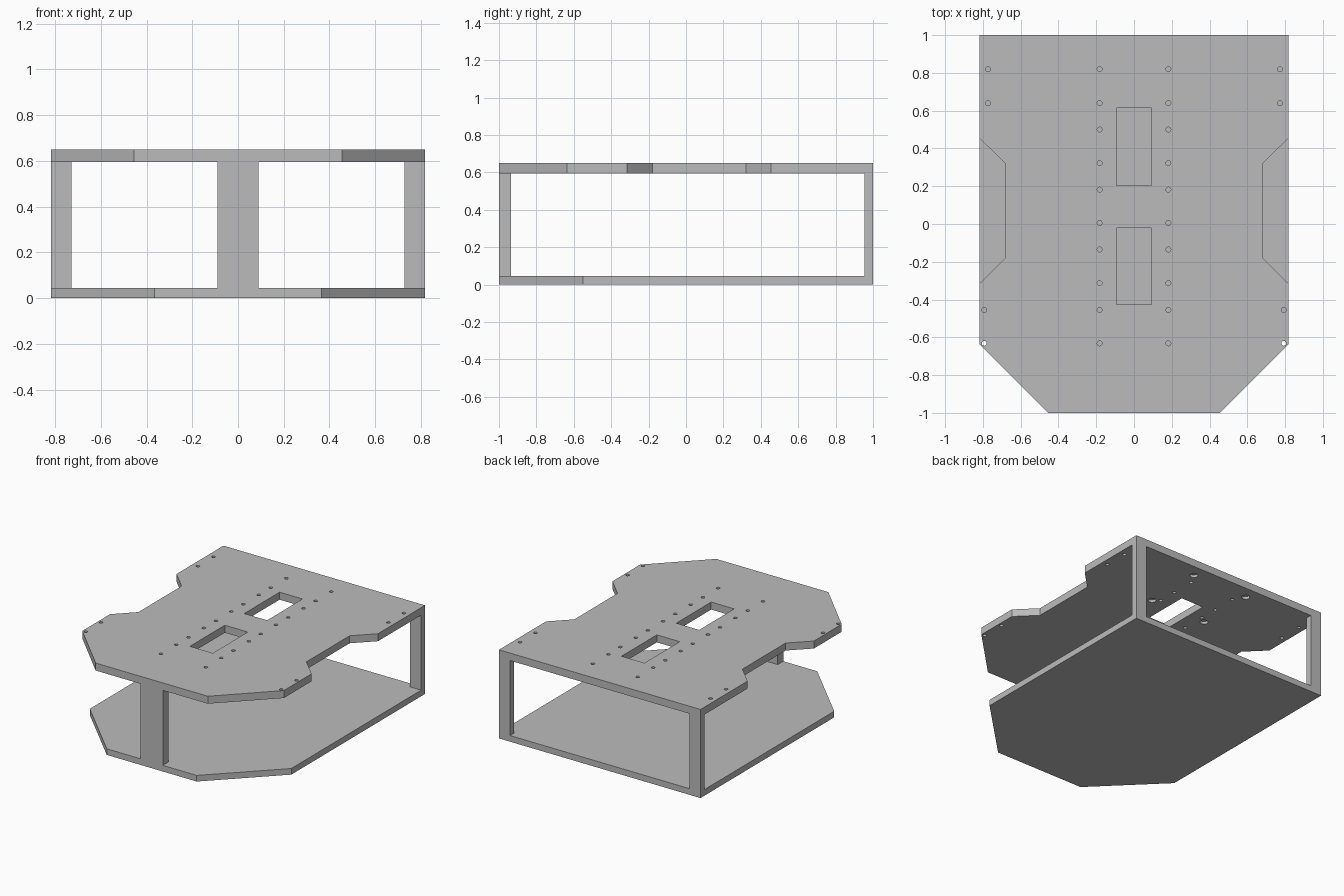
import bpy, bmesh, math
from mathutils import Matrix, Vector

cube = bpy.data.objects.get("Cube")
if cube:
    bpy.data.objects.remove(cube, do_unlink=True)

grey = bpy.data.materials.new("plain grey")
grey.use_nodes = True
grey.diffuse_color = (0.5, 0.5, 0.5, 1)
grey.node_tree.nodes["Principled BSDF"].inputs["Base Color"].default_value = grey.diffuse_color

HALF, TOP, DECK, FLOOR = 0.818, 0.65, 0.595, 0.045


def finish(name, bm):
    bmesh.ops.recalc_face_normals(bm, faces=bm.faces)
    mesh = bpy.data.meshes.new(name)
    bm.to_mesh(mesh)
    bm.free()
    mesh.materials.append(grey)
    obj = bpy.data.objects.new(name, mesh)
    bpy.context.collection.objects.link(obj)
    return obj


def plate(name, right_edge, z0, z1):
    """Extrude an outline mirrored across x = 0."""
    outline = right_edge + [(-x, y) for x, y in reversed(right_edge)]
    bm = bmesh.new()
    face = bm.faces.new([bm.verts.new((x, y, z0)) for x, y in outline])
    new = bmesh.ops.extrude_face_region(bm, geom=[face])["geom"]
    verts = [v for v in new if isinstance(v, bmesh.types.BMVert)]
    bmesh.ops.translate(bm, verts=verts, vec=(0, 0, z1 - z0))
    return finish(name, bm)


def add_box(bm, low, high):
    low, high = Vector(low), Vector(high)
    matrix = Matrix.Translation((low + high) / 2) @ Matrix.Diagonal((*(high - low), 1))
    bmesh.ops.create_cube(bm, size=1, matrix=matrix)


def box(name, low, high):
    bm = bmesh.new()
    add_box(bm, low, high)
    return finish(name, bm)


def add_drill(bm, x, y, radius, z0, z1, sides=16):
    bmesh.ops.create_cone(bm, cap_ends=True, segments=sides, radius1=radius, radius2=radius,
                          depth=z1 - z0, matrix=Matrix.Translation((x, y, (z0 + z1) / 2)))


# Bottom and top plates
plate("bottom_plate", [(0.365, -1), (HALF, -0.55), (HALF, 1)], 0, FLOOR)
top = plate("top_plate", [(0.455, -1), (HALF, -0.637), (HALF, -0.315), (0.682, -0.18),
                          (0.682, 0.32), (HALF, 0.455), (HALF, 1)], DECK, TOP)

# Slots, mounting holes and shallow underside pockets
bm = bmesh.new()
for y0, y1 in ((-0.425, -0.02), (0.205, 0.615)):
    add_box(bm, (-0.093, y0, DECK - 0.1), (0.093, y1, TOP + 0.1))
inner_rows = (0.82, 0.64, 0.5, 0.322, 0.182, 0.005, -0.135, -0.313, -0.455, -0.632)
holes = [(0.182, y) for y in inner_rows]
holes += [(0.773, 0.82), (0.773, 0.64), (0.793, -0.455), (0.793, -0.632)]
for side in (-1, 1):
    for x, y in holes:
        add_drill(bm, side * x, y, 0.013, DECK - 0.1, TOP + 0.1)
    for y in (0.465, 0.905):
        add_drill(bm, side * 0.23, y, 0.028, DECK - 0.02, DECK + 0.02)
cutter = finish("hole_cutter", bm)
cutter.hide_render = True

cut = top.modifiers.new("holes", "BOOLEAN")
cut.operation, cut.solver, cut.object = "DIFFERENCE", "EXACT", cutter
bpy.context.view_layer.objects.active = top
top.select_set(True)
bpy.ops.object.modifier_apply(modifier=cut.name)
bpy.data.objects.remove(cutter, do_unlink=True)

# Posts between the plates
box("front_post", (-0.09, -1, FLOOR), (0.09, -0.935, DECK))
box("left_rear_post", (0.728, 0.955, FLOOR), (HALF, 1, DECK))
box("right_rear_post", (-HALF, 0.955, FLOOR), (-0.728, 1, DECK))
